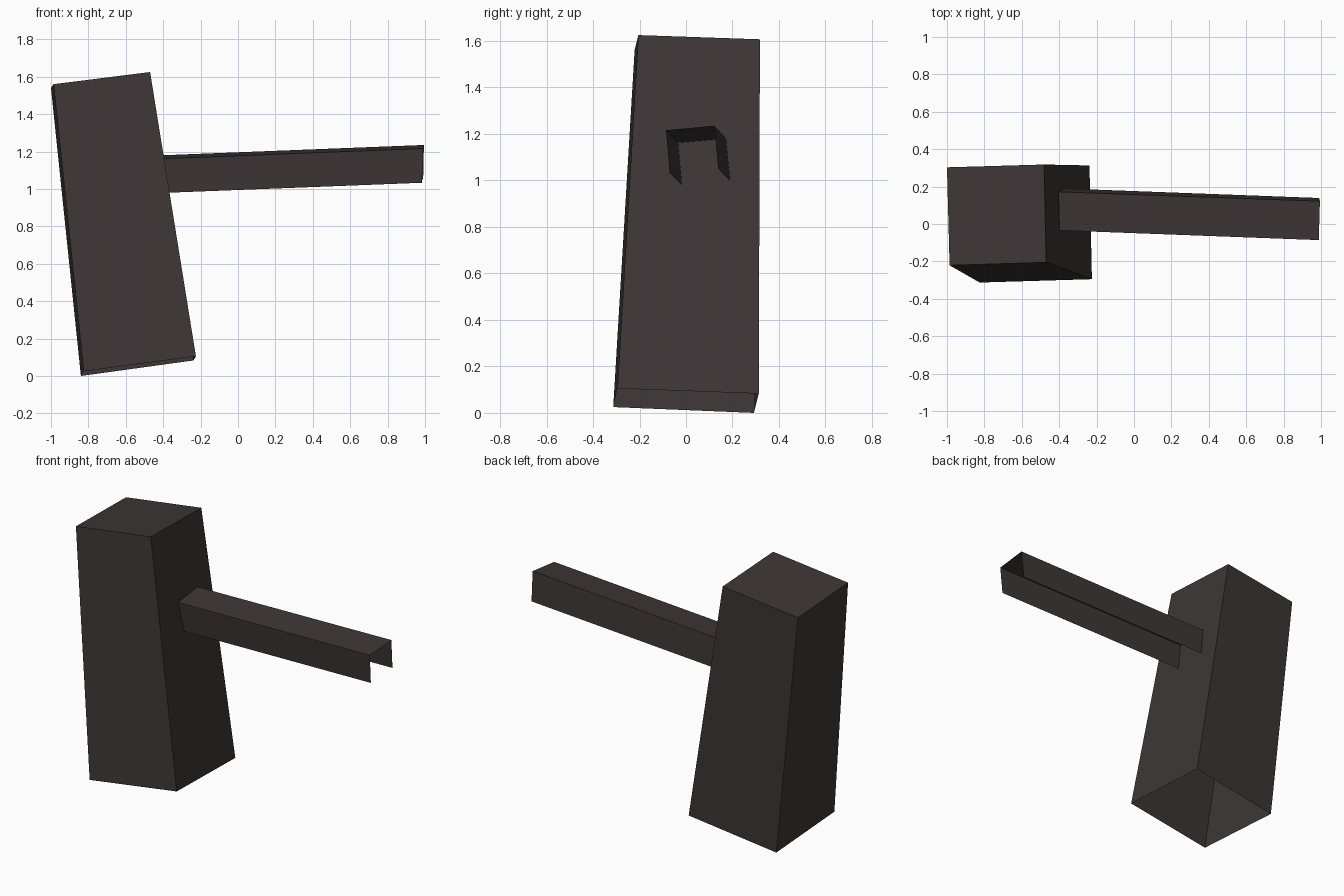
import bpy, bmesh

if "Cube" in bpy.data.objects:
    bpy.data.objects.remove(bpy.data.objects["Cube"])

mat = bpy.data.materials.new("dark_charcoal")
mat.diffuse_color = (0.047, 0.037, 0.037, 1)
mat.use_nodes = True
mat.node_tree.nodes["Principled BSDF"].inputs["Base Color"].default_value = mat.diffuse_color


def loft(name, start, end, closed, cap_end):
    """Skin two matching profiles; optionally close the loop and cap the end."""
    bm = bmesh.new()
    a = [bm.verts.new(p) for p in start]
    b = [bm.verts.new(p) for p in end]
    n = len(a)
    for i in range(n if closed else n - 1):
        j = (i + 1) % n
        bm.faces.new((a[i], a[j], b[j], b[i]))
    if cap_end:
        bm.faces.new(b)
    mesh = bpy.data.meshes.new(name)
    bm.to_mesh(mesh)
    bm.free()
    mesh.materials.append(mat)
    obj = bpy.data.objects.new(name, mesh)
    bpy.context.collection.objects.link(obj)
    return obj


# Leaning tapered block, open underneath
loft("hammer_head",
     [(-0.825, -0.313, 0.025), (-0.225, -0.295, 0.105),
      (-0.238, 0.313, 0.083), (-0.84, 0.292, 0.0)],
     [(-0.986, -0.221, 1.56), (-0.47, -0.205, 1.625),
      (-0.481, 0.318, 1.607), (-1.0, 0.303, 1.541)],
     closed=True, cap_end=True)

# Handle: thin channel with top and two sides, open below and at both ends
loft("handle",
     [(-0.367, -0.017, 0.98), (-0.398, -0.034, 1.162),
      (-0.404, 0.172, 1.18), (-0.373, 0.19, 0.998)],
     [(0.984, -0.07, 1.033), (0.988, -0.086, 1.216),
      (0.994, 0.122, 1.235), (0.99, 0.139, 1.05)],
     closed=False, cap_end=False)
